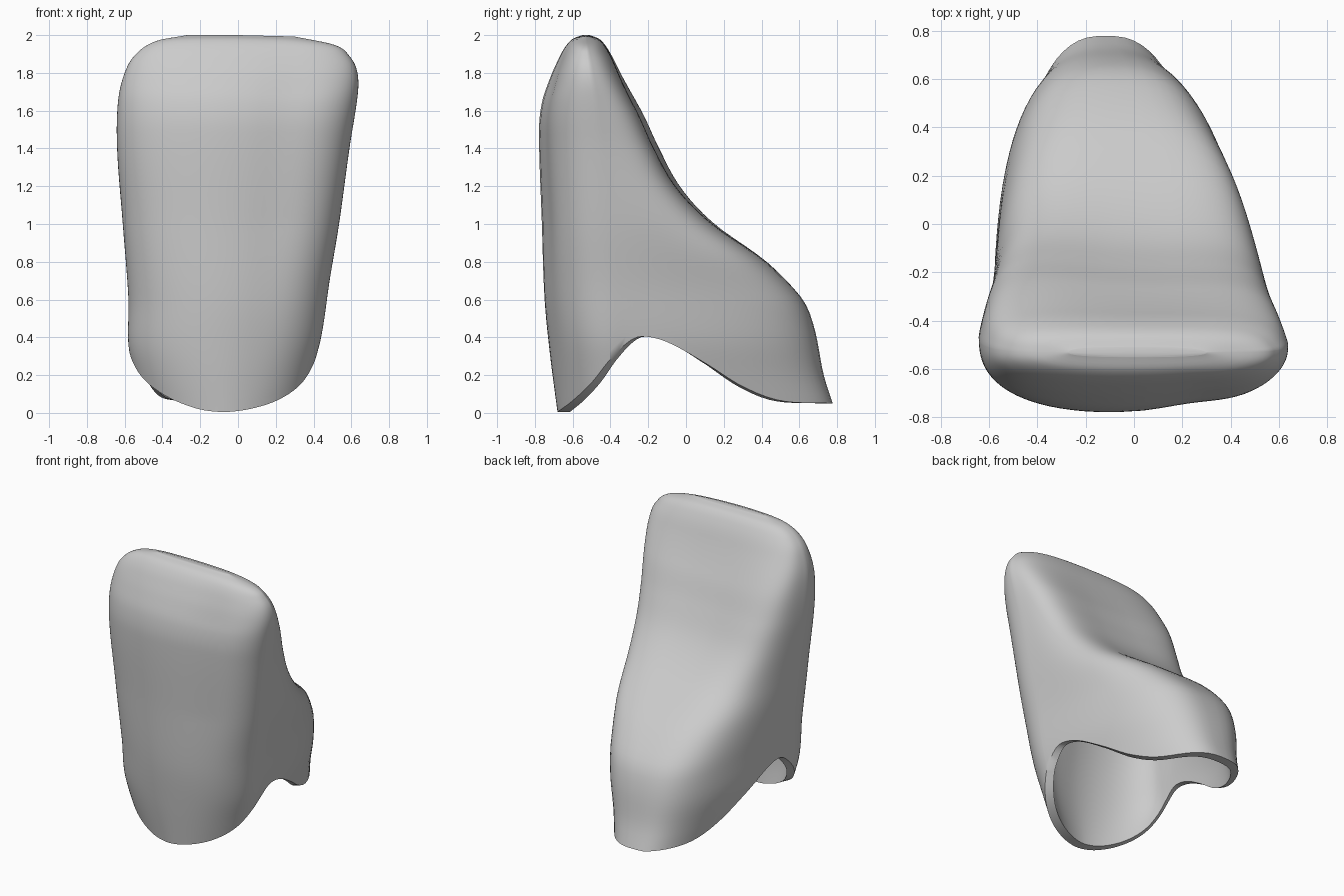
import bpy, bmesh, math

old = bpy.data.objects.get("Cube")
if old:
    bpy.data.objects.remove(old)


def curve(keys):
    """Smooth interpolation through (position, value) keys, clamped at the ends."""
    def slope(i):
        a, b = keys[max(i - 1, 0)], keys[min(i + 1, len(keys) - 1)]
        return (b[1] - a[1]) / (b[0] - a[0])

    def f(t):
        if t <= keys[0][0]:
            return keys[0][1]
        for i in range(len(keys) - 1):
            (a, p), (b, q) = keys[i], keys[i + 1]
            if t <= b:
                h, u = b - a, (t - a) / (b - a)
                return (p * (1 + 2 * u) * (1 - u) ** 2 + q * u * u * (3 - 2 * u)
                        + h * slope(i) * u * (1 - u) ** 2 - h * slope(i + 1) * u * u * (1 - u))
        return keys[-1][1]
    return f


# Outline of the crown against height
x_right = curve([(0, -.48), (.2, -.545), (.36, -.58), (.6, -.58), (1, -.61), (1.4, -.64),
                 (1.65, -.635), (1.8, -.6), (1.9, -.54), (1.97, -.43), (2, -.27)])
x_left = curve([(0, .33), (.2, .385), (.4, .44), (.7, .485), (1, .535), (1.4, .59),
                (1.7, .635), (1.82, .63), (1.9, .59), (1.96, .51), (2, .3)])
y_front = curve([(0, -.68), (.3, -.72), (.6, -.75), (1, -.765), (1.5, -.78), (1.65, -.763),
                 (1.77, -.722), (1.85, -.687), (1.93, -.645), (1.98, -.6), (2, -.55)])
y_back = curve([(.05, .778), (.2, .73), (.45, .68), (.6, .62), (.8, .46), (1, .215), (1.2, .05),
                (1.4, -.06), (1.6, -.165), (1.8, -.31), (1.92, -.395), (1.98, -.455), (2, -.51)])
y_wide = curve([(0, -.38), (1, -.41), (1.5, -.46), (2, -.53)])
hollow = curve([(.6, 0), (.9, .04), (1.2, .08), (1.6, .075), (1.85, .025), (2, 0)])
back_x = curve([(0, -.12), (.6, -.08), (1, 0), (1.4, 0), (2, 0)])
front_power = curve([(0, 1.8), (.5, 2.2), (1, 2.5), (2, 2.6)])
back_power = curve([(0, 2.6), (.5, 2.9), (1, 3.4), (2, 3.2)])

# Saddle-shaped lower margin: height against depth
margin = curve([(-.68, .005), (-.6, .065), (-.5, .16), (-.4, .285), (-.3, .38), (-.23, .405),
                (-.1, .375), (.1, .265), (.3, .14), (.5, .065), (.77, .05)])


def outer(angle, z):
    """Point on the crown's outer surface at an angle and height."""
    c, s = math.cos(angle), math.sin(angle)
    n = front_power(z) if s < 0 else back_power(z)
    cx = math.copysign(abs(c) ** (2 / n), c)
    sy = abs(s) ** (2 / n)
    w, mid, yw = (x_left(z) - x_right(z)) / 2, (x_left(z) + x_right(z)) / 2, y_wide(z)
    if s < 0:
        # Shallow groove on the left half of the front
        groove = .028 * min(1, z) * sy * math.exp(-((cx - .42) / .3) ** 2)
        return mid + w * cx, yw + (y_front(z) - yw) * sy + groove * min(1, (2 - z) / .3)
    x = mid + (back_x(z) - mid) * sy + w * cx * (1 - .1 * sy)
    y = yw + (y_back(z) - yw) * sy
    return x, y - hollow(z) * sy * (1 - cx * cx + .3 * (1 + cx))


def inner(angle, z, shrink):
    """Outer point pulled toward the middle of its section, more in depth than in width."""
    x, y = outer(angle, z)
    mx, my = (x_left(z) + x_right(z)) / 2 - .03, (y_front(z) + y_back(z)) / 2
    return x + (mx - x) * shrink * .85, y + (my - y) * shrink


SEGMENTS, RINGS, CAVITY_RINGS = 128, 64, 28
# Angles gather at the two sides, where the section turns fastest
steps = [2 * math.pi * (i + .5) / SEGMENTS for i in range(SEGMENTS)]
angles = [t - .36 * math.sin(2 * t) for t in steps]
rim = []
for a in angles:
    z = .2
    for _ in range(40):
        x, y = outer(a, z)
        z = (z + margin(y) + .1 * max(0, -x - .2)) / 2
    rim.append(z)

bm = bmesh.new()
loops = []
# Cavity, from its roof down to the margin
for r in range(CAVITY_RINGS, -1, -1):
    v = r / CAVITY_RINGS * math.pi / 2
    shrink = 1 - .91 * max(math.cos(v), .01) ** 1.2
    ring = []
    for a, low in zip(angles, rim):
        z = low + (1.27 - low) * math.sin(v)
        ring.append(bm.verts.new((*inner(a, z, shrink), z)))
    loops.append(ring)
# Outer wall, from the margin up to the biting edge
for r in range(RINGS + 1):
    v = math.sin(r / RINGS * math.pi / 2)
    ring = []
    for a, low in zip(angles, rim):
        z = low + (2 - low) * v
        x, y = outer(a, z)
        edge_drop = .025 * max(0, x) * max(0, z - 1.6) / .4
        ring.append(bm.verts.new((x, y, z - edge_drop)))
    loops.append(ring)
for a, b in zip(loops, loops[1:]):
    for i in range(SEGMENTS):
        j = (i + 1) % SEGMENTS
        bm.faces.new((a[i], a[j], b[j], b[i]))
bm.faces.new(loops[0])
bm.faces.new(loops[-1])
bmesh.ops.recalc_face_normals(bm, faces=bm.faces)

mesh = bpy.data.meshes.new("tooth_crown")
bm.to_mesh(mesh)
bm.free()
crown = bpy.data.objects.new("tooth_crown", mesh)
bpy.context.collection.objects.link(crown)

# One plain grey material
grey = bpy.data.materials.new("light grey")
grey.use_nodes = True
colour = (.6, .6, .6, 1)
grey.diffuse_color = colour
grey.node_tree.nodes["Principled BSDF"].inputs["Base Color"].default_value = colour
mesh.materials.append(grey)

bpy.context.view_layer.objects.active = crown
crown.select_set(True)
bpy.ops.object.shade_smooth_by_angle(angle=math.radians(50))
